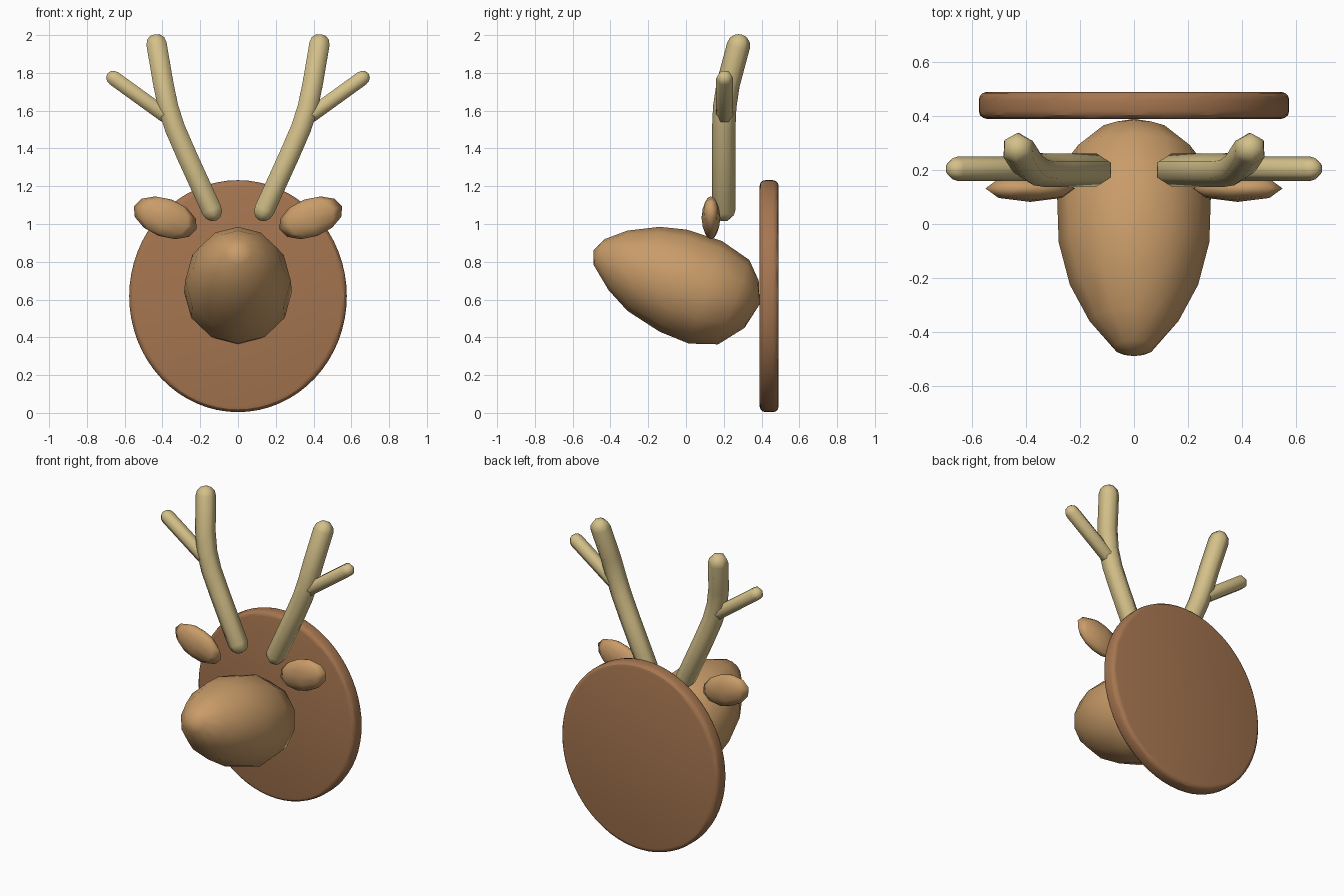
import bpy, bmesh, math
from mathutils import Vector, Matrix

if "Cube" in bpy.data.objects:
    bpy.data.objects.remove(bpy.data.objects["Cube"])


def material(name, rgb):
    m = bpy.data.materials.new(name)
    m.diffuse_color = (*rgb, 1)
    m.use_nodes = True
    m.node_tree.nodes["Principled BSDF"].inputs["Base Color"].default_value = m.diffuse_color
    return m


FUR = material("fur", (0.58, 0.33, 0.14))
WOOD = material("wood", (0.38, 0.18, 0.08))
HORN = material("horn", (0.66, 0.53, 0.25))


def finish(bm, name, mat, angle=180):
    bmesh.ops.recalc_face_normals(bm, faces=bm.faces[:])
    mesh = bpy.data.meshes.new(name)
    bm.to_mesh(mesh)
    bm.free()
    mesh.materials.append(mat)
    ob = bpy.data.objects.new(name, mesh)
    bpy.context.collection.objects.link(ob)
    bpy.ops.object.select_all(action='DESELECT')
    ob.select_set(True)
    bpy.context.view_layer.objects.active = ob
    bpy.ops.object.shade_smooth_by_angle(angle=math.radians(angle))
    return ob


def loft(name, start, rings, end, mat):
    """Skin a list of rings, closed by a pole at each end."""
    bm = bmesh.new()
    loops = [[bm.verts.new(p) for p in r] for r in rings]
    n = len(loops[0])
    a, b = bm.verts.new(start), bm.verts.new(end)
    for i in range(n):
        j = (i + 1) % n
        bm.faces.new((a, loops[0][j], loops[0][i]))
        bm.faces.new((b, loops[-1][i], loops[-1][j]))
        for r, s in zip(loops, loops[1:]):
            bm.faces.new((r[i], r[j], s[j], s[i]))
    return finish(bm, name, mat)


def tube(name, path, radius, sides=6):
    """Round-ended tube; ring corners point along y."""
    pts = [Vector(p) for p in path]
    d0 = (pts[1] - pts[0]).normalized()
    d1 = (pts[-1] - pts[-2]).normalized()
    steps = []
    caps = [math.radians(a) for a in (60, 30)]
    for a in caps:
        steps.append((pts[0] - d0 * radius * math.sin(a), d0, radius * math.cos(a)))
    for i, p in enumerate(pts):
        d = (pts[min(i + 1, len(pts) - 1)] - pts[max(i - 1, 0)]).normalized()
        steps.append((p, d, radius))
    for a in reversed(caps):
        steps.append((pts[-1] + d1 * radius * math.sin(a), d1, radius * math.cos(a)))
    rings = []
    for c, d, r in steps:
        u = Vector((0, 1, 0))
        u = (u - d * u.dot(d)).normalized()
        v = d.cross(u)
        rings.append([c + r * (u * math.cos(t) + v * math.sin(t))
                      for t in (2 * math.pi * k / sides for k in range(sides))])
    return loft(name, pts[0] - d0 * radius, rings, pts[-1] + d1 * radius, HORN)


# Oval wall plaque
bm = bmesh.new()
bmesh.ops.create_cone(bm, cap_ends=True, segments=64, radius1=1, radius2=1, depth=0.1,
                      matrix=Matrix.Rotation(math.pi / 2, 4, 'X'))
bmesh.ops.scale(bm, vec=(0.576, 1, 0.614), verts=bm.verts)
bmesh.ops.translate(bm, vec=(0, 0.44, 0.618), verts=bm.verts)
rims = [e for e in bm.edges if abs(e.verts[0].co.y - e.verts[1].co.y) < 1e-4]
bmesh.ops.bevel(bm, geom=rims, offset=0.03, segments=3, profile=0.5, affect='EDGES')
finish(bm, "plaque", WOOD, 30)

# Head: tilted egg, (top y, top z, bottom y, bottom z) per ring, nose to neck
profile = [(-0.43, 0.92, -0.49, 0.785), (-0.31, 0.965, -0.41, 0.65),
           (-0.14, 0.985, -0.31, 0.54), (0.005, 0.97, -0.14, 0.43),
           (0.19, 0.91, 0.015, 0.367), (0.335, 0.81, 0.17, 0.363),
           (0.385, 0.70, 0.31, 0.45)]
rings = []
for ty, tz, by, bz in profile:
    top, bot = Vector((0, ty, tz)), Vector((0, by, bz))
    mid, up = (top + bot) / 2, (top - bot) / 2
    side = Vector((up.length, 0, 0))
    rings.append([mid + up * math.cos(t) + side * math.sin(t)
                  for t in (math.pi * k / 6 for k in range(12))])
loft("head", (0, -0.49, 0.86), rings, (0, 0.39, 0.575), FUR)

# Ears and antlers on both sides
for s, label in ((1, "right"), (-1, "left")):
    bm = bmesh.new()
    bmesh.ops.create_uvsphere(bm, u_segments=8, v_segments=6, radius=1)
    bmesh.ops.transform(bm, verts=bm.verts,
                        matrix=Matrix.Translation((s * 0.385, 0.132, 1.033))
                        @ Matrix.Rotation(-s * math.radians(20), 4, 'Y')
                        @ Matrix.Diagonal((0.177, 0.05, 0.102, 1)))
    finish(bm, label + "_ear", FUR)

    beam = [(0.14, 0.2, 1.075), (0.27, 0.2, 1.36), (0.335, 0.2, 1.51),
            (0.37, 0.205, 1.62), (0.395, 0.223, 1.74), (0.43, 0.278, 1.945)]
    tine = [(0.385, 0.205, 1.575), (0.655, 0.205, 1.77)]
    tube(label + "_antler_beam", [(s * x, y, z) for x, y, z in beam], 0.062)
    tube(label + "_antler_tine", [(s * x, y, z) for x, y, z in tine], 0.045)
